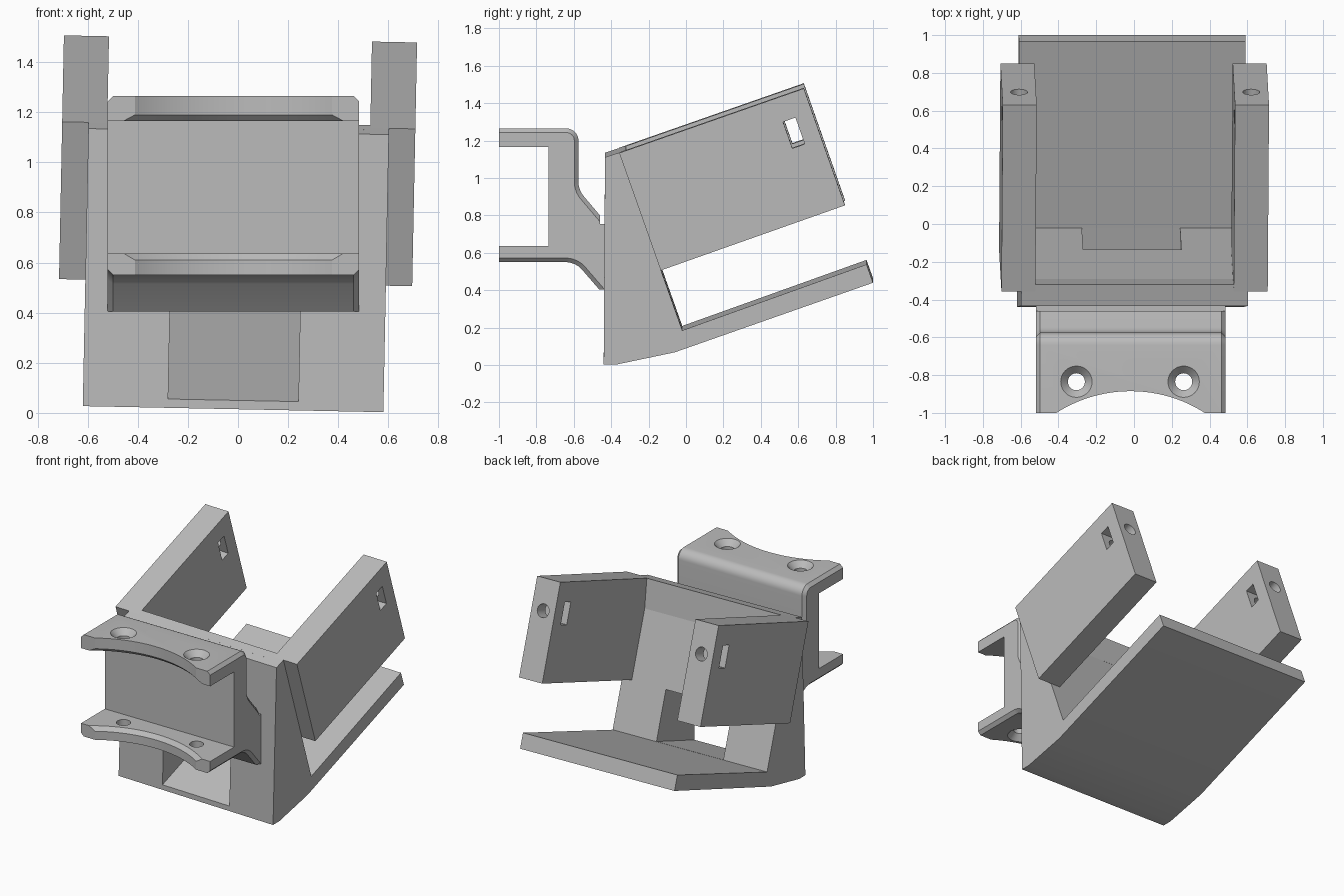
import bpy, bmesh, math
from mathutils import Matrix, Vector

cube = bpy.data.objects.get("Cube")
if cube:
    bpy.data.objects.remove(cube, do_unlink=True)

grey = bpy.data.materials.new("plain grey")
grey.use_nodes = True
grey.diffuse_color = (0.5, 0.5, 0.5, 1)
grey.node_tree.nodes["Principled BSDF"].inputs["Base Color"].default_value = (0.5, 0.5, 0.5, 1)


def finish(bm, name):
    bmesh.ops.recalc_face_normals(bm, faces=bm.faces)
    mesh = bpy.data.meshes.new(name)
    bm.to_mesh(mesh)
    bm.free()
    mesh.materials.append(grey)
    ob = bpy.data.objects.new(name, mesh)
    bpy.context.collection.objects.link(ob)
    return ob


def prism_mesh(profile, x0, x1):
    """Extrude a (y, z) profile along x."""
    bm = bmesh.new()
    face = bm.faces.new([bm.verts.new((x0, y, z)) for y, z in profile])
    ext = bmesh.ops.extrude_face_region(bm, geom=[face])
    moved = [v for v in ext["geom"] if isinstance(v, bmesh.types.BMVert)]
    bmesh.ops.translate(bm, verts=moved, vec=(x1 - x0, 0, 0))
    return bm


def prism(name, profile, x0, x1):
    return finish(prism_mesh(profile, x0, x1), name)


def lathe(name, profile, matrix, segments):
    """Revolve a closed-ended (radius, z) profile about z."""
    bm = bmesh.new()
    rings = [[bm.verts.new((r * math.cos(t), r * math.sin(t), z))
              for t in (math.tau * i / segments for i in range(segments))]
             for r, z in profile]
    for a, b in zip(rings, rings[1:]):
        for i in range(segments):
            j = (i + 1) % segments
            bm.faces.new((a[i], a[j], b[j], b[i]))
    bm.faces.new(rings[0])
    bm.faces.new(rings[-1])
    bm.transform(matrix)
    return finish(bm, name)


def cut(ob, cutter):
    mod = ob.modifiers.new("cut", 'BOOLEAN')
    mod.operation = 'DIFFERENCE'
    mod.solver = 'EXACT'
    mod.object = cutter
    bpy.context.view_layer.objects.active = ob
    bpy.ops.object.modifier_apply(modifier=mod.name)
    bpy.data.objects.remove(cutter, do_unlink=True)


def arc(cy, cz, r, start, end, steps=8):
    angles = [math.radians(start + (end - start) * i / steps) for i in range(steps + 1)]
    return [(cy + r * math.cos(a), cz + r * math.sin(a)) for a in angles]


# Tilted holder frame: everything in it leans slightly sideways
LEAN = Matrix.Translation((-0.02, 0, 0)) @ Matrix.Rotation(math.radians(1.15), 4, 'Y')
SLOPE = math.radians(19.4)
along = Vector((math.cos(SLOPE), math.sin(SLOPE)))
across = Vector((-along.y, along.x))


def slanted_box(center, length, height):
    c = Vector(center)
    return [tuple(c + along * length / 2 * u + across * height / 2 * v)
            for u, v in ((-1, -1), (1, -1), (1, 1), (-1, 1))]


# Wedge wall and sloping floor in one profile
body = prism("wedge_and_floor", [
    (-0.44, 0.015), (-0.37, 0.015), (-0.06, 0.08), (1.0, 0.452), (0.965, 0.55),
    (-0.02, 0.197), (-0.357, 1.148), (-0.433, 1.123)], -0.6, 0.6)

# Passage through the foot of the wall
corner = Vector((-0.02, 0.198))
passage = [corner + along * 0.05, corner + along * 0.05 + across * 0.34,
           corner - along * 0.9 + across * 0.34, corner - along * 0.9]
cut(body, prism("passage_cutter", [tuple(p) for p in passage], -0.26, 0.26))

# Shallow lip at the top of the wall, between the arms
lip = prism("wall_lip", [(-0.38, 1.1405), (-0.357, 1.148), (-0.32, 1.16),
                         (-0.29, 0.96), (-0.34, 0.96)], -0.526, 0.526)
parts = [body, lip]

# Side arms with a nut slot and an end screw hole
for side, label in ((-1, "right"), (1, "left")):
    arm = prism(label + "_arm", [(-0.357, 1.148), (0.63, 1.493), (0.85, 0.868),
                                 (-0.135, 0.52)], side * 0.525, side * 0.705)
    slot = slanted_box((0.577, 1.255), 0.07, 0.15)
    cut(arm, prism("slot_cutter", slot, side * 0.4, side * 0.8))
    turn = (Matrix.Translation((side * 0.615, 0.577, 1.255))
            @ Matrix.Rotation(SLOPE - math.pi / 2, 4, 'X'))
    cut(arm, lathe("hole_cutter", [(0.045, -0.1), (0.045, 0.3)], turn, 24))
    parts.append(arm)

for ob in parts:
    ob.data.transform(LEAN)

# Clamp bracket: two flanges, web and flared root
MID, HALF = -0.018, 0.502
TOP_IN, LOW_IN = 1.165, 0.637
profile = ([(-1, 1.265)] + arc(-0.64, 1.2, 0.065, 90, 0)
           + arc(-0.455, 0.98, 0.12, 180, 220)
           + [(-0.46, 0.8), (-0.46, 0.755), (-0.43, 0.755), (-0.43, 0.405), (-0.465, 0.405)]
           + arc(-0.645, 0.43, 0.12, 45, 90)
           + [(-1, 0.55), (-1, LOW_IN), (-0.735, LOW_IN), (-0.735, TOP_IN), (-1, TOP_IN)])
bm = prism_mesh(profile, MID - HALF, MID + HALF)


def chamfered(edge):
    a, b = (v.co for v in edge.verts)
    if abs(a.x - b.x) > 0.01:
        return False
    if max(a.y, b.y) < -0.99 or min(a.y, b.y) > -0.468:
        return False
    return not any(abs(a.z - z) < 0.001 and abs(b.z - z) < 0.001 for z in (TOP_IN, LOW_IN))


bmesh.ops.bevel(bm, geom=[e for e in bm.edges if chamfered(e)], offset=0.022,
                offset_type='OFFSET', segments=1, affect='EDGES')
bracket = finish(bm, "clamp_bracket")

# Round cut-out along the flange fronts, chamfered on the inner edges
cut(bracket, lathe("round_cutter", [
    (0.729, 0.3), (0.729, 0.61), (0.755, LOW_IN), (0.755, TOP_IN), (0.729, 1.19), (0.729, 1.5)],
    Matrix.Translation((MID, -1.614, 0)), 128))

# Countersunk screw holes through both flanges
for side in (-1, 1):
    cut(bracket, lathe("screw_cutter", [
        (0.083, 0.5), (0.083, 0.55), (0.045, 0.59), (0.045, 1.225), (0.083, 1.265), (0.083, 1.3)],
        Matrix.Translation((MID - 0.003 + side * 0.284, -0.835, 0)), 32))
parts.append(bracket)

# Smooth the rounded areas, keep hard edges
bpy.ops.object.select_all(action='DESELECT')
for ob in parts:
    ob.select_set(True)
bpy.context.view_layer.objects.active = bracket
bpy.ops.object.shade_smooth_by_angle(angle=math.radians(25))
